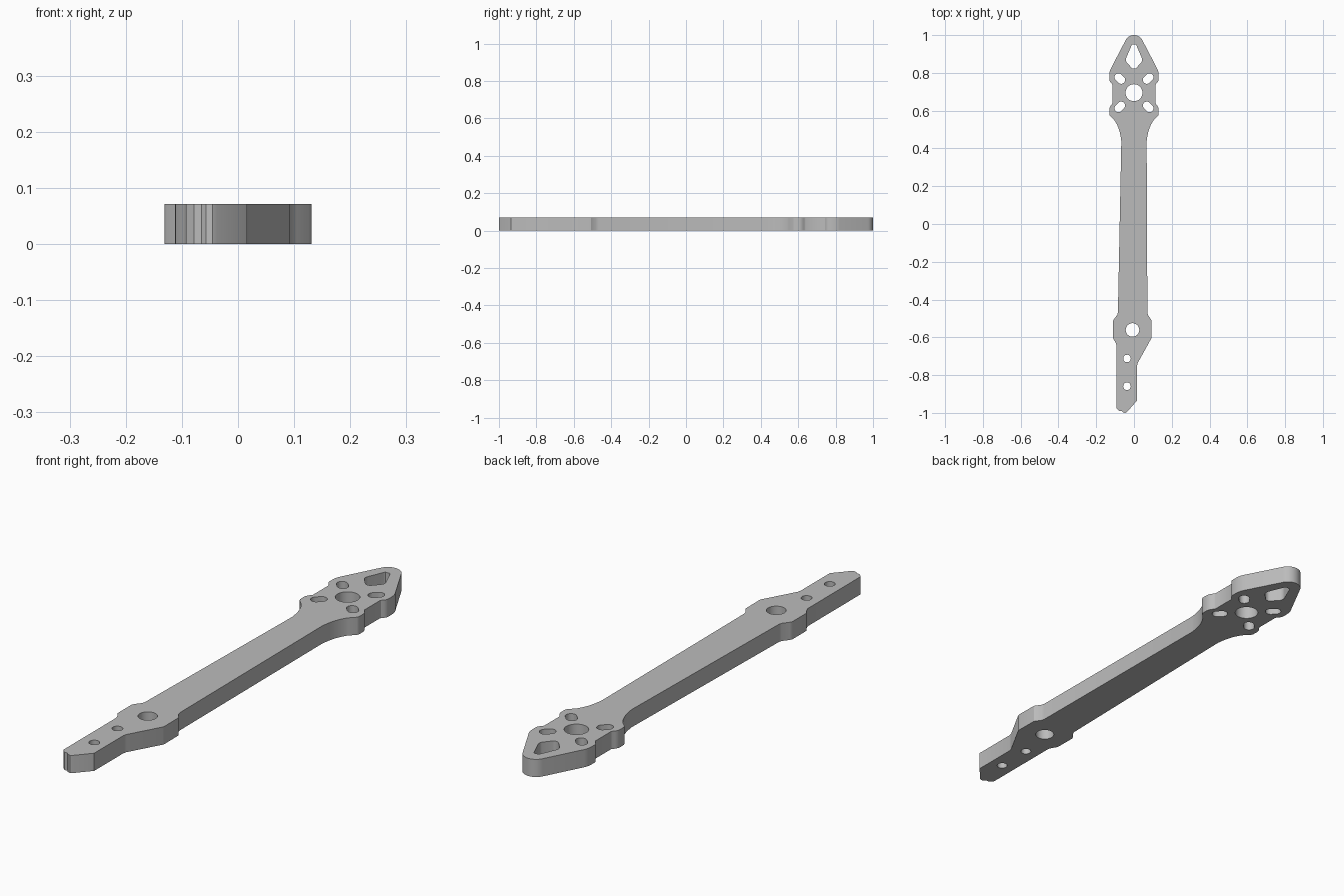
import bpy, bmesh, math

cube = bpy.data.objects.get("Cube")
if cube:
    bpy.data.objects.remove(cube, do_unlink=True)

THICK = 0.071

mat = bpy.data.materials.new("plain grey")
mat.use_nodes = True
grey = (0.5, 0.5, 0.5, 1)
mat.diffuse_color = grey
mat.node_tree.nodes["Principled BSDF"].inputs["Base Color"].default_value = grey


def arc(cx, cy, r, a0, a1, n):
    """Points along an arc, angles in degrees, both ends included."""
    angles = [math.radians(a0 + (a1 - a0) * i / n) for i in range(n + 1)]
    return [(cx + r * math.cos(a), cy + r * math.sin(a)) for a in angles]


def circle(cx, cy, r, n=32):
    return arc(cx, cy, r, 0, 360, n)[:-1]


def slot(cx, cy, r, half, angle):
    """Rounded slot whose long axis points along angle."""
    dx, dy = half * math.cos(math.radians(angle)), half * math.sin(math.radians(angle))
    return (arc(cx + dx, cy + dy, r, angle - 90, angle + 90, 10)
            + arc(cx - dx, cy - dy, r, angle + 90, angle + 270, 10))


def curve(p0, p1, p2, n=8):
    """Quadratic curve between p0 and p2."""
    pts = []
    for i in range(n + 1):
        t = i / n
        pts.append(tuple((1 - t) ** 2 * a + 2 * t * (1 - t) * b + t * t * c
                         for a, b, c in zip(p0, p1, p2)))
    return pts


# Right half of the motor mount, from the tip down to the neck
head = arc(0, 0.95, 0.05, 90, 27, 8)
head += curve((0.123, 0.822), (0.131, 0.805), (0.131, 0.785), 5)
head += curve((0.131, 0.765), (0.13, 0.753), (0.116, 0.742), 3)
head += [(0.114, 0.735), (0.114, 0.64)]
head += curve((0.117, 0.634), (0.131, 0.62), (0.131, 0.605), 4)
head += [(0.131, 0.58), (0.127, 0.572)]
head += curve((0.105, 0.55), (0.074, 0.51), (0.067, 0.437), 10)
mirrored_head = [(-x, y) for x, y in reversed(head[1:])]

# Arm, pivot boss and offset tail
right_side = [(0.071, -0.468), (0.074, -0.482), (0.092, -0.508),
              (0.093, -0.595), (0.091, -0.607), (0.02, -0.735), (0.016, -0.75),
              (0.016, -0.935)]
tail_end = [(-0.037, -0.995), (-0.045, -1.0), (-0.057, -0.998), (-0.065, -0.99),
            (-0.078, -0.99), (-0.093, -0.975)]
left_side = [(-0.093, -0.64), (-0.097, -0.628), (-0.111, -0.605), (-0.112, -0.595),
             (-0.112, -0.515), (-0.107, -0.505), (-0.088, -0.48), (-0.085, -0.468)]
outline = head + right_side + tail_end + left_side + mirrored_head

# Window in the tip, motor holes and mounting holes
half_window = curve((0.007, 0.95), (0.012, 0.95), (0.014, 0.943), 3)
half_window += curve((0.04, 0.882), (0.046, 0.868), (0.04, 0.858), 4)
half_window += curve((0.014, 0.828), (0.008, 0.822), (0.003, 0.822), 3)
holes = [half_window + [(-x, y) for x, y in reversed(half_window)],
         circle(0, 0.695, 0.045),
         circle(-0.008, -0.561, 0.036),
         circle(-0.037, -0.712, 0.02, 20),
         circle(-0.037, -0.859, 0.02, 20)]
for sx in (-1, 1):
    for sy in (-1, 1):
        holes.append(slot(sx * 0.075, 0.695 + sy * 0.075, 0.021, 0.01, sx * sy * 45))

# Fill the flat profile around the holes, then extrude it
bm = bmesh.new()
edges = []
for loop in [outline] + holes:
    verts = [bm.verts.new((x, y, 0)) for x, y in loop]
    edges += [bm.edges.new((a, b)) for a, b in zip(verts, verts[1:] + verts[:1])]
bmesh.ops.triangle_fill(bm, edges=edges, use_beauty=True, normal=(0, 0, 1))
ext = bmesh.ops.extrude_face_region(bm, geom=bm.faces[:], use_keep_orig=True)
top = [g for g in ext["geom"] if isinstance(g, bmesh.types.BMVert)]
bmesh.ops.translate(bm, verts=top, vec=(0, 0, THICK))
bmesh.ops.recalc_face_normals(bm, faces=bm.faces[:])

mesh = bpy.data.meshes.new("arm_plate")
bm.to_mesh(mesh)
bm.free()
mesh.materials.append(mat)
plate = bpy.data.objects.new("arm_plate", mesh)
bpy.context.collection.objects.link(plate)
bpy.ops.object.select_all(action='DESELECT')
plate.select_set(True)
bpy.context.view_layer.objects.active = plate
bpy.ops.object.shade_smooth_by_angle(angle=math.radians(30))
